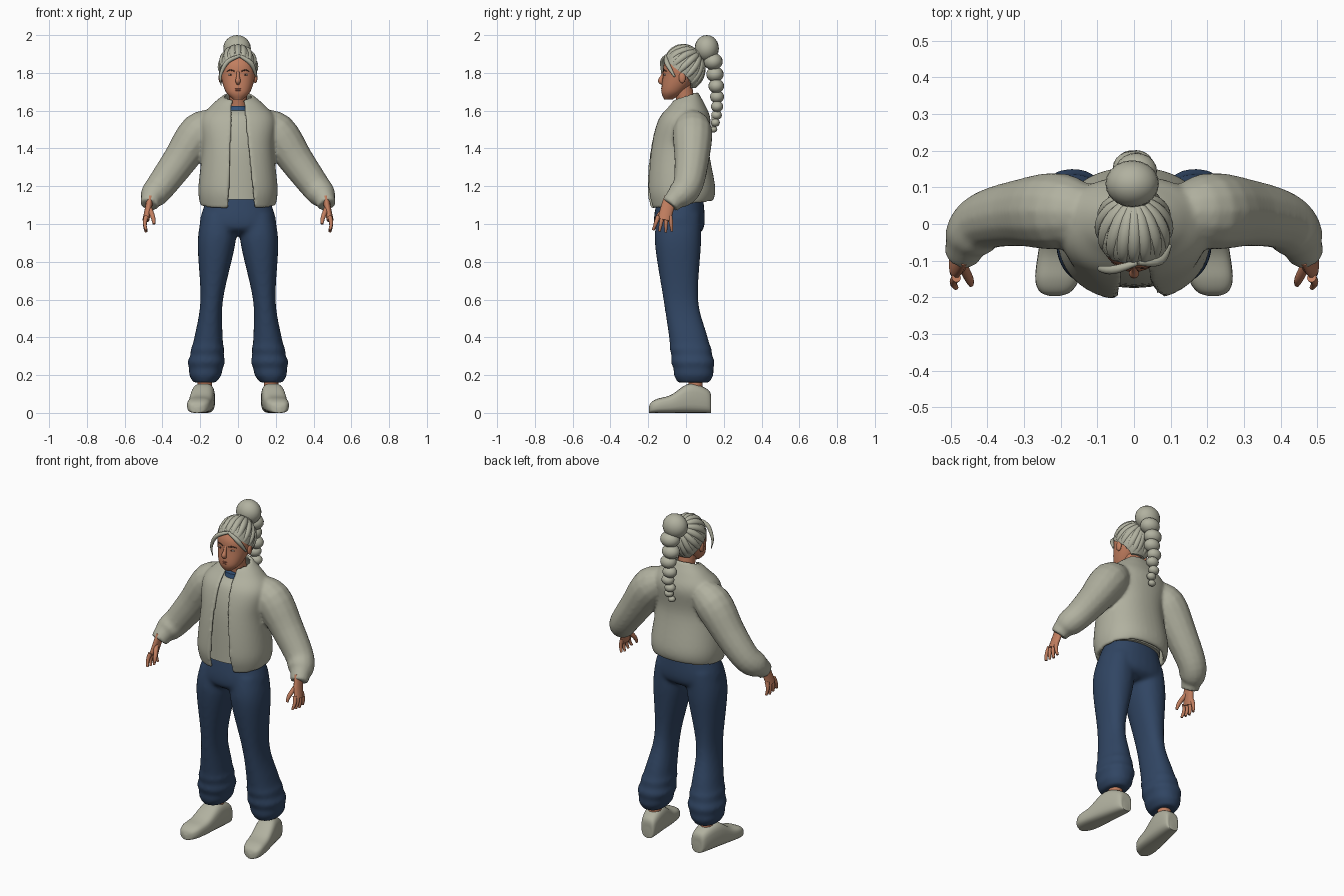
import bpy, bmesh
from math import sin, cos, asin, pi, radians, sqrt
from mathutils import Vector, Matrix

if "Cube" in bpy.data.objects:
    bpy.data.objects.remove(bpy.data.objects["Cube"], do_unlink=True)


def material(name, *rgb):
    mat = bpy.data.materials.new(name)
    mat.use_nodes = True
    mat.diffuse_color = (*rgb, 1)
    shader = mat.node_tree.nodes["Principled BSDF"]
    shader.inputs["Base Color"].default_value = (*rgb, 1)
    return mat


SAGE = material("sage_grey", .44, .44, .35)
NAVY = material("navy_denim", .03, .06, .125)
BLUE = material("collar_blue", .035, .09, .2)
SKIN = material("warm_skin", .54, .21, .115)
LIP = material("lip_brown", .42, .13, .08)
DARK = material("dark_brown", .1, .045, .03)
WHITE = material("eye_white", .5, .42, .36)


def spline(keys, steps=6):
    """Smoothly fill in between a few key sections."""
    filled = []
    last = len(keys) - 1
    for i in range(last):
        around = zip(keys[max(i - 1, 0)], keys[i], keys[i + 1], keys[min(i + 2, last)])
        around = list(around)
        for k in range(steps):
            t = k / steps
            filled.append(tuple(
                b + (c - a) * t / 2 + (a - 2.5 * b + 2 * c - d / 2) * t * t
                + (3 * b - a - 3 * c + d) * t ** 3 / 2 for a, b, c, d in around))
    return filled + [keys[-1]]


def power(value, exponent):
    return abs(value) ** exponent * (1 if value >= 0 else -1)


def circle(count):
    return [2 * pi * i / count for i in range(count)]


def loft(bm, rings, pair=False):
    """Skin closed rings; pair caps C-shaped rings with a strip of quads."""
    rows = [[bm.verts.new(point) for point in ring] for ring in rings]
    count = len(rows[0])
    for low, high in zip(rows, rows[1:]):
        for i in range(count):
            j = (i + 1) % count
            bm.faces.new((low[i], low[j], high[j], high[i]))
    for row in (rows[0], rows[-1]):
        if pair:
            for i in range(count // 2 - 1):
                bm.faces.new((row[i], row[i + 1], row[-2 - i], row[-1 - i]))
        else:
            bm.faces.new(row)


def finish(name, bm, mat, voxel=0):
    bmesh.ops.recalc_face_normals(bm, faces=bm.faces)
    for face in bm.faces:
        face.smooth = True
    for edge in bm.edges:
        edge.smooth = edge.calc_face_angle(0) < radians(45)
    mesh = bpy.data.meshes.new(name)
    bm.to_mesh(mesh)
    bm.free()
    mesh.materials.append(mat)
    ob = bpy.data.objects.new(name, mesh)
    bpy.context.collection.objects.link(ob)
    if voxel:
        merge = ob.modifiers.new("merge", 'REMESH')
        merge.mode, merge.voxel_size, merge.use_smooth_shade = 'VOXEL', voxel, True
        relax = ob.modifiers.new("relax", 'SMOOTH')
        relax.factor, relax.iterations = .5, 8


def level_ring(z, half_width, front, back, middle=0):
    centre, depth = (front + back) / 2, (back - front) / 2
    return [(middle + half_width * power(sin(t), .9), centre - depth * power(cos(t), .9), z)
            for t in circle(28)]


def open_ring(z, half_width, front, back, start, stop, thick, tilt=0, count=40):
    """C-shaped wall section running from one angle round the back to another."""
    centre, depth = (front + back) / 2, (back - front) / 2
    turns = [start + (stop - start) * i / (count - 1) for i in range(count)]

    def wall(inset):
        return [((half_width - inset) * power(sin(t), .9),
                 centre - (depth - inset) * power(cos(t), .9), z - tilt * cos(t)) for t in turns]
    return wall(0) + wall(thick)[::-1]


def tube(bm, keys, side=1, wide=1, ref=(0, 1, 0), steps=4):
    """Tube through (x, y, z, radius) keys; side mirrors it, wide stretches it along ref."""
    path = spline(keys, steps)
    spots = [Vector((side * x, y, z)) for x, y, z, radius in path]
    rings = []
    for i, spot in enumerate(spots):
        along = (spots[min(i + 1, len(spots) - 1)] - spots[max(i - 1, 0)]).normalized()
        across = along.cross(Vector(ref)).normalized()
        over = across.cross(along)
        radius = path[i][-1]
        rings.append([spot + across * radius * cos(t) + over * radius * wide * sin(t) for t in circle(14)])
    loft(bm, rings)


def ball(bm, place, radii):
    bmesh.ops.create_uvsphere(bm, u_segments=20, v_segments=12, radius=1,
                              matrix=Matrix.Translation(place) @ Matrix.Diagonal((*radii, 1)))


SIDES = ((1, "left"), (-1, "right"))

# Jacket: open-fronted body merged with two sleeves
body = spline([(1.1, .2, -.19, .14), (1.19, .21, -.21, .155), (1.4, .19, -.19, .12),
               (1.55, .2, -.15, .13), (1.63, .14, -.09, .1), (1.68, .08, -.06, .065)])
rings = []
for i, (z, half_width, front, back) in enumerate(body):
    tilt = .02 * (2 * i / (len(body) - 1) - 1) ** 4
    drop = max(0, 1.65 - z)
    left, right = (asin(((.03 + spread * drop) / half_width) ** 1.1) for spread in (.11, .04))
    rings.append(open_ring(z, half_width, front, back, left, 2 * pi - right, .02, tilt))
bm = bmesh.new()
loft(bm, rings, pair=True)
for side, label in SIDES:
    tube(bm, [(.1, .03, 1.55, .06), (.2, .035, 1.49, .105), (.31, .03, 1.335, .092), (.405, .01, 1.205, .08),
              (.445, -.03, 1.155, .073), (.46, -.06, 1.13, .056), (.47, -.085, 1.1, .05)], side)
finish("jacket", bm, SAGE, .009)

# Shirt and its collar
bm = bmesh.new()
loft(bm, [level_ring(*key) for key in spline([
    (1.13, .17, -.175, .11), (1.4, .16, -.165, .1), (1.55, .15, -.13, .1), (1.6, .08, -.085, .06)])])
finish("shirt", bm, SAGE)
bm = bmesh.new()
loft(bm, [level_ring(1.57, .06, -.085, .05), level_ring(1.625, .06, -.075, .05)])
finish("shirt_collar", bm, BLUE)

# Trousers: pelvis merged with two flared legs, bunched at the hem
bm = bmesh.new()
loft(bm, [level_ring(*key) for key in spline([
    (1.15, .16, -.15, .09), (1.03, .2, -.17, .1), (.97, .195, -.16, .09), (.94, .15, -.1, .05)])])
legs = spline([(1.05, .09, -.15, .08), (.9, .1, -.165, .08), (.6, .06, -.12, .065),
               (.4, .075, -.09, .115), (.26, .096, -.075, .15), (.16, .066, -.05, .13)], 8)
for side, label in SIDES:
    rings = []
    for z, half_width, front, back in legs:
        fold = .004 * cos(90 * (z - .27)) if z < .35 else 0
        rings.append(level_ring(z, half_width + fold, front - fold, back + fold,
                                side * (.19 - .085 * z)))
    loft(bm, rings)
finish("trousers", bm, NAVY, .011)

# Shoes, ankles and hands
shoe = spline([(.133, .02, .06), (.12, .045, .12), (.02, .06, .155), (-.08, .063, .095),
               (-.15, .06, .075), (-.185, .042, .055), (-.197, .012, .03)])
for side, label in SIDES:
    bm = bmesh.new()
    loft(bm, [[(side * (.187 - .15 * y) + half_width * power(cos(t), .65), y,
                height / 2 * (1 + power(sin(t), .65))) for t in circle(24)]
              for y, half_width, height in shoe])
    finish(label + "_shoe", bm, SAGE)

    bm = bmesh.new()
    tube(bm, [(.175, .05, .08, .037), (.175, .05, .24, .04)], side)
    finish(label + "_ankle", bm, SKIN)

    bm = bmesh.new()
    tube(bm, [(.465, -.08, 1.14, .018), (.475, -.1, 1.08, .018), (.488, -.115, 1.02, .018)], side, wide=2)
    for finger in range(4):
        spread = finger - 1.5
        reach = .028 - .002 * abs(spread - .5)
        tube(bm, [(.485 + .008 * sin(k), -.115 + spread * (.021 + .004 * k) - .003 * k,
                   1.04 - reach * k, .013 - .002 * k) for k in range(4)], side)
    tube(bm, [(.47, -.11, 1.085, .014), (.45, -.15, 1.035, .012), (.445, -.165, 1, .007)], side)
    finish(label + "_hand", bm, SKIN)

# Head, neck, nose and ears
bm = bmesh.new()
loft(bm, [level_ring(*key) for key in spline([
    (1.66, .025, -.115, -.07), (1.7, .065, -.13, -.01), (1.78, .09, -.123, .06),
    (1.85, .09, -.115, .07), (1.92, .05, -.07, .03)])])
tube(bm, [(0, .01, 1.56, .054), (0, 0, 1.64, .048), (0, -.02, 1.74, .052)])
tube(bm, [(0, -.115, 1.81, .007), (0, -.127, 1.78, .009), (0, -.135, 1.757, .014), (0, -.12, 1.742, .008)])
for side, label in SIDES:
    ball(bm, (side * .092, -.02, 1.775), (.011, .018, .03))
finish("head", bm, SKIN)

# Eyes, brows and lips
for name, mat, y, radii in (("eyes", WHITE, -.11, (.015, .008, .006)),
                            ("irises", DARK, -.114, (.006, .006, .005))):
    bm = bmesh.new()
    for side, label in SIDES:
        ball(bm, (side * .038, y, 1.79), radii)
    finish(name, bm, mat)
bm = bmesh.new()
for side, label in SIDES:
    tube(bm, [(.018, -.12, 1.808, .003), (.04, -.116, 1.815, .003), (.062, -.102, 1.808, .002)],
         side, ref=(0, 0, 1))
finish("eyebrows", bm, DARK)
bm = bmesh.new()
for z in (1.717, 1.708):
    ball(bm, (0, -.125, z), (.021, .007, .005))
finish("lips", bm, LIP)

# Hair cap: an egg-shaped shell cut away along the hairline
SCALP = Vector((0, -.015, 1.82))
WIDTH, DEPTH, HEIGHT = .1, .11, .125
HAIRLINE = 1.89
rings = []
for i in range(16):
    z = 1.72 + .22 * i / 15
    scale = sqrt(1 - ((z - SCALP.z) / HEIGHT) ** 2)
    gap = radians(2 + 108 * (max(0, HAIRLINE - z) / .13) ** .67)
    rings.append(open_ring(z, WIDTH * scale, SCALP.y - DEPTH * scale, SCALP.y + DEPTH * scale,
                           gap, 2 * pi - gap, .012))
bm = bmesh.new()
loft(bm, rings, pair=True)
finish("hair_cap", bm, SAGE)

# Locks swept from the hairline back to the bun
bm = bmesh.new()
knot = Vector((0, .75, .66))
for i in range(-8, 9):
    turn = radians(20 * i)
    rise = max(.58 - 1.05 * abs(turn / 1.9) ** 1.5, -.75)
    level = sqrt(1 - rise * rise)
    root = Vector((sin(turn) * level, -cos(turn) * level, rise))
    lock = []
    for k in range(8):
        way = root.lerp(knot, k / 7).normalized()
        spot = SCALP + Vector((way.x * WIDTH, way.y * DEPTH, way.z * HEIGHT)) * .9
        lock.append((*spot, .008 + .013 * sin(.4 + k / 3)))
    tube(bm, lock, ref=(1, .1, 0), steps=2)
# loose strands framing the face
tube(bm, [(.01, -.105, 1.89, .008), (-.055, -.125, 1.86, .012), (-.092, -.122, 1.79, .008),
          (-.088, -.118, 1.73, .002)], ref=(0, 1, .1))
tube(bm, [(.01, -.105, 1.89, .008), (.07, -.1, 1.85, .013), (.098, -.06, 1.78, .005)], ref=(0, 1, .1))
finish("hair_locks", bm, SAGE)

# Bun and hanging braid
bm = bmesh.new()
ball(bm, (-.005, .11, 1.93), (.073, .064, .07))
ball(bm, (0, .065, 1.895), (.045, .035, .04))
finish("hair_bun", bm, SAGE)
bm = bmesh.new()
z = 1.86
for i in range(8):
    size = .057 - .005 * i
    ball(bm, ((-1) ** i * .006, .135 + .03 * sin(.3 + .35 * i), z), (size, size * .88, size * .8))
    z -= size * 1.1 + .005
tube(bm, [(0, .15, 1.58, .014), (0, .147, 1.52, .012), (0, .143, 1.49, .004)])
finish("hair_braid", bm, SAGE)
